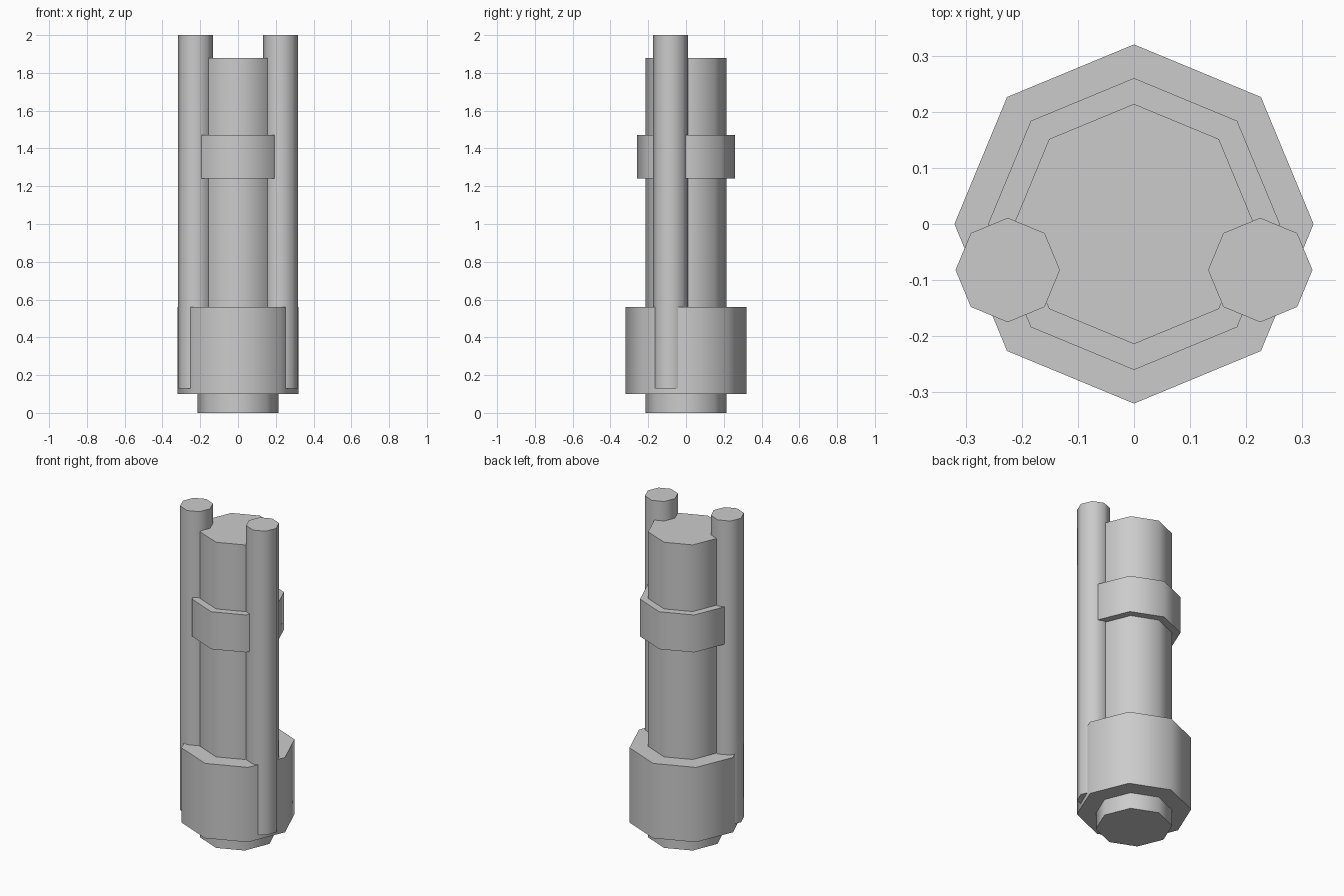
import bpy
from math import radians

if "Cube" in bpy.data.objects:
    bpy.data.objects.remove(bpy.data.objects["Cube"])


def octagon(name, radius, z0, z1, x=0.0, y=0.0):
    """Eight-sided cylinder with corners on the axes, smooth sides, sharp rims."""
    bpy.ops.mesh.primitive_cylinder_add(
        vertices=8, radius=radius, depth=z1 - z0, location=(x, y, (z0 + z1) / 2))
    ob = bpy.context.object
    ob.name = name
    bpy.ops.object.shade_smooth_by_angle(angle=radians(60))
    return ob


# central body with its two collars
octagon("core", 0.214, 0.0, 1.88)
octagon("base_collar", 0.32, 0.10, 0.56)
octagon("upper_band", 0.26, 1.24, 1.47)

# side rods, mirrored left and right
for side, name in ((-1, "left_rod"), (1, "right_rod")):
    octagon(name, 0.093, 0.13, 2.0, x=side * 0.225, y=-0.082)
